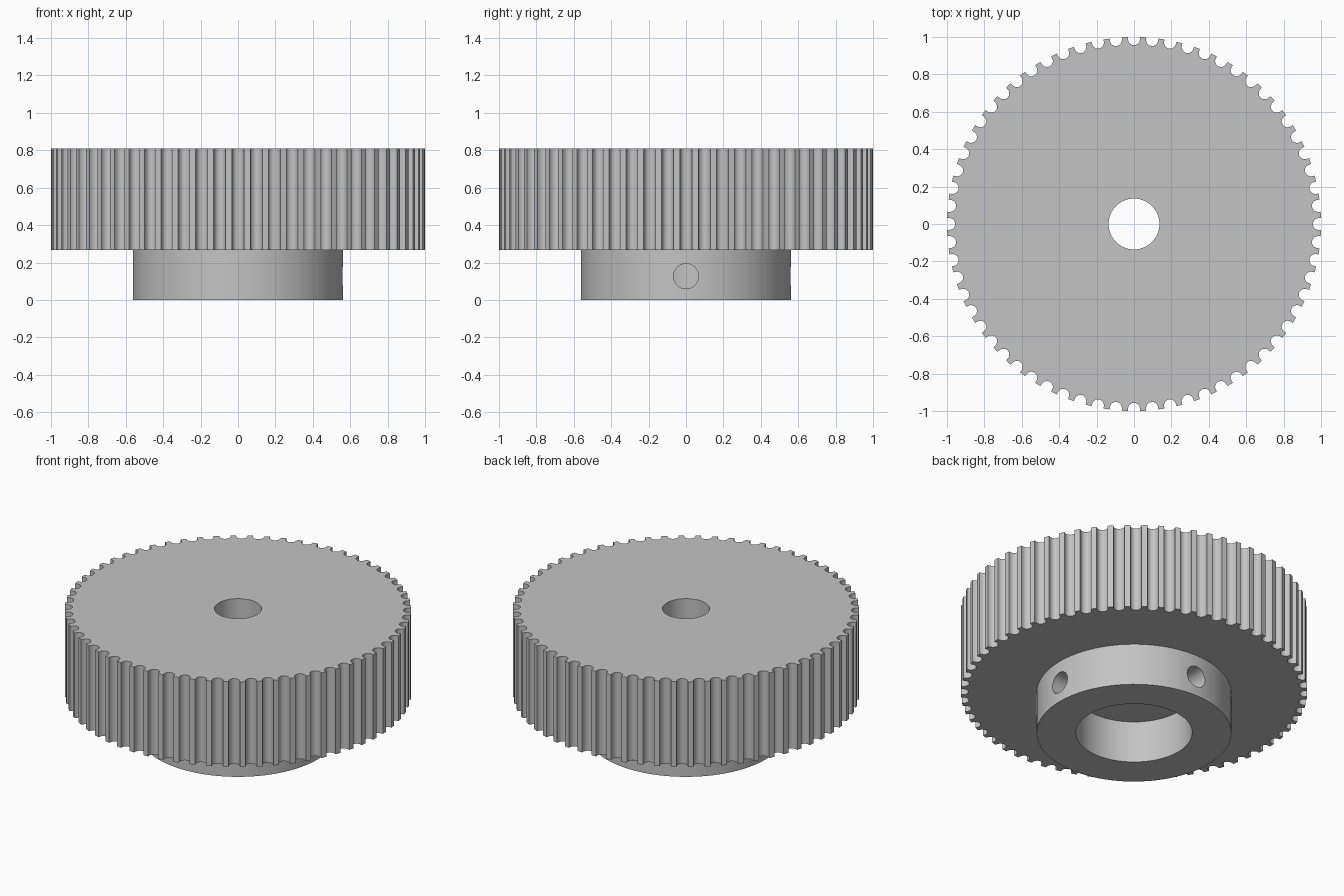
import bpy
import bmesh
from math import pi, sin, cos, radians
from mathutils import Vector, Matrix

if "Cube" in bpy.data.objects:
    bpy.data.objects.remove(bpy.data.objects["Cube"], do_unlink=True)

TEETH = 64
TOP, FLANGE = 0.81, 0.267
BORE, HUB, HUB_BORE = 0.136, 0.562, 0.336
GROOVE, GROOVE_CENTRE = 0.032, 0.988

steel = bpy.data.materials.new("plain grey")
steel.use_nodes = True
steel.diffuse_color = (0.55, 0.55, 0.55, 1)
steel.node_tree.nodes["Principled BSDF"].inputs["Base Color"].default_value = steel.diffuse_color


def circle(radius, n=96):
    return [(radius * cos(2 * pi * i / n), radius * sin(2 * pi * i / n)) for i in range(n)]


def toothed_rim():
    """Outline with one round-bottomed groove per tooth pitch."""
    half_mouth = GROOVE / GROOVE_CENTRE
    pitch = 2 * pi / TEETH
    one = [(cos(-half_mouth), sin(-half_mouth))]
    for i in range(11):
        a = -pi / 2 - pi * i / 10
        one.append((GROOVE_CENTRE + GROOVE * cos(a), GROOVE * sin(a)))
    one.append((cos(half_mouth), sin(half_mouth)))
    one.append((cos(pitch / 2), sin(pitch / 2)))
    points = []
    for t in range(TEETH):
        turn = Matrix.Rotation(t * pitch, 2)
        points += [turn @ Vector(p) for p in one]
    return points


def extruded_plate(name, outlines, z0, z1):
    """Solid plate from an outer outline and its holes."""
    curve = bpy.data.curves.new(name, 'CURVE')
    curve.dimensions = '2D'
    curve.fill_mode = 'BOTH'
    curve.extrude = (z1 - z0) / 2
    for outline in outlines:
        spline = curve.splines.new('POLY')
        spline.points.add(len(outline) - 1)
        for point, (x, y) in zip(spline.points, outline):
            point.co = (x, y, 0, 1)
        spline.use_cyclic_u = True
    temp = bpy.data.objects.new(name + " outline", curve)
    bpy.context.collection.objects.link(temp)
    bpy.context.view_layer.update()
    mesh = bpy.data.meshes.new_from_object(temp.evaluated_get(bpy.context.evaluated_depsgraph_get()))
    bpy.data.objects.remove(temp, do_unlink=True)

    bm = bmesh.new()
    bm.from_mesh(mesh)
    bmesh.ops.remove_doubles(bm, verts=bm.verts, dist=0.0001)
    bmesh.ops.translate(bm, verts=bm.verts, vec=(0, 0, (z0 + z1) / 2))
    bmesh.ops.recalc_face_normals(bm, faces=bm.faces)
    bm.to_mesh(mesh)
    bm.free()
    mesh.materials.clear()
    mesh.materials.append(steel)
    obj = bpy.data.objects.new(name, mesh)
    bpy.context.collection.objects.link(obj)
    return obj


def select_only(obj):
    bpy.ops.object.select_all(action='DESELECT')
    obj.select_set(True)
    bpy.context.view_layer.objects.active = obj


# Toothed wheel with its shaft bore
wheel = extruded_plate("toothed_wheel", [toothed_rim(), circle(BORE, 64)], FLANGE, TOP)

# Hub ring with a wide counterbore
hub = extruded_plate("hub_ring", [circle(HUB), circle(HUB_BORE)], 0, FLANGE)

# Two set screw holes through the hub wall, a quarter turn apart
for axis, rotation in (((1, 0, 0), (0, pi / 2, 0)), ((0, 1, 0), (pi / 2, 0, 0))):
    bpy.ops.mesh.primitive_cylinder_add(vertices=32, radius=0.067, depth=0.5,
                                        location=Vector(axis) * 0.45 + Vector((0, 0, 0.127)),
                                        rotation=rotation)
    cutter = bpy.context.object
    cutter.name = "screw_hole_cutter"
    cutter.hide_render = True
    cutter.data.materials.append(steel)
    cut = hub.modifiers.new("screw hole", 'BOOLEAN')
    cut.operation = 'DIFFERENCE'
    cut.solver = 'EXACT'
    cut.object = cutter
    select_only(hub)
    bpy.ops.object.modifier_apply(modifier=cut.name)
    bpy.data.objects.remove(cutter, do_unlink=True)

for part in (wheel, hub):
    select_only(part)
    bpy.ops.object.shade_smooth_by_angle(angle=radians(30))
